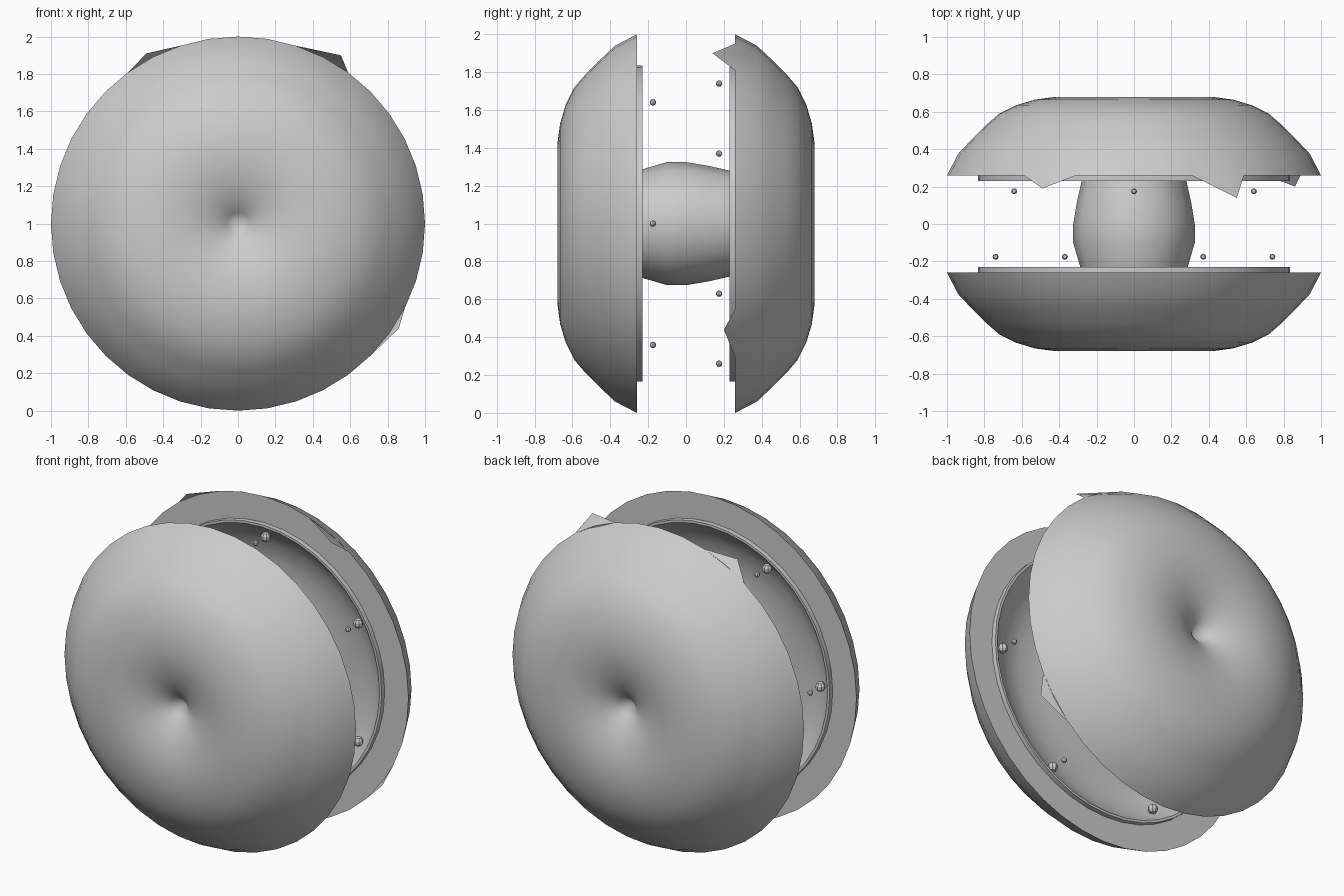
import bpy, bmesh
from math import sin, cos, pi, radians
from mathutils import Vector

cube = bpy.data.objects.get("Cube")
if cube:
    bpy.data.objects.remove(cube)

grey = bpy.data.materials.new("plain_grey")
grey.use_nodes = True
grey.diffuse_color = (0.6, 0.6, 0.6, 1)
grey.node_tree.nodes["Principled BSDF"].inputs["Base Color"].default_value = (0.6, 0.6, 0.6, 1)


def finish(bm, name, angle):
    mesh = bpy.data.meshes.new(name)
    bm.to_mesh(mesh)
    bm.free()
    mesh.materials.append(grey)
    obj = bpy.data.objects.new(name, mesh)
    bpy.context.collection.objects.link(obj)
    bpy.ops.object.select_all(action='DESELECT')
    obj.select_set(True)
    bpy.context.view_layer.objects.active = obj
    bpy.ops.object.shade_smooth_by_angle(angle=radians(angle))
    return obj


def revolve(name, profile, segments, side=1, angle=40, tugs=(), flip=False):
    """Spin (radius, depth) points round the y axis at mid height."""
    bm = bmesh.new()
    rings = []
    for r, y in profile:
        count = segments if r > 0 else 1
        rings.append([bm.verts.new((r * cos(2 * pi * i / segments), y * side,
                                    1 + r * sin(2 * pi * i / segments)))
                      for i in range(count)])
    for a, b in zip(rings, rings[1:]):
        for i in range(segments):
            j = (i + 1) % segments
            loop = [a[i], a[j]] + ([b[j], b[i]] if len(b) > 1 else [b[0]])
            bm.faces.new(loop)
    bm.normal_update()
    # Orient the open surface outwards or inwards
    first = bm.faces[:][0]
    out = Vector((0, side, 0)) + (first.calc_center_median() - Vector((0, 0, 1))) * 0.2
    if (first.normal.dot(out) < 0) != flip:
        bmesh.ops.reverse_faces(bm, faces=bm.faces[:])
    # Pull single rim corners into torn points
    for point in tugs:
        target = Vector(point)
        min(rings[0], key=lambda v: (v.co - target).length).co = target
    return finish(bm, name, angle)


def bead(name, x, y, z, radius):
    bm = bmesh.new()
    bmesh.ops.create_uvsphere(bm, u_segments=8, v_segments=5, radius=radius)
    bmesh.ops.translate(bm, verts=bm.verts, vec=(x, y, z))
    finish(bm, name, 30)


shell = [(1, .26), (.94, .375), (.86, .46), (.79, .53), (.72, .59), (.63, .635),
         (.53, .665), (.42, .68), (.32, .675), (.22, .655), (.13, .62),
         (.06, .575), (0, .52)]
rim = [(1, .26), (.835, .26), (.835, .23), (.82, .23)]
bowl = [(.82, .23), (.75, .30), (.66, .35), (.54, .38), (.4, .38), (.2, .36)]
torn = [(.55, .14, 1.9), (-.49, .19, 1.91), (.86, .2, .44)]

for label, side in (("front", -1), ("back", 1)):
    # Rounded outer disc with a central dimple
    revolve(label + "_shell", shell, 40, side, 40, torn if side > 0 else ())
    # Flat inner rim with a low lip, and the hollow inside it
    revolve(label + "_rim", rim, 40, side, 30, flip=True)
    revolve(label + "_hollow", bowl, 40, side, 40, flip=True)
    # Six small studs, staggered between the two halves
    for k in range(6):
        a = radians(60 * k + (30 if side > 0 else 0))
        x, z = .74 * cos(a), 1 + .74 * sin(a)
        bead(label + "_stud_tip", x, side * .175, z, .017)
        bead(label + "_stud_base", x, side * .275, z, .03)

# Bulging centre axle
axle = [(.25, .37), (.28, .23), (.305, .12), (.325, 0), (.325, -.1), (.29, -.22), (.25, -.37)]
revolve("axle", axle, 12, 1, 40)
